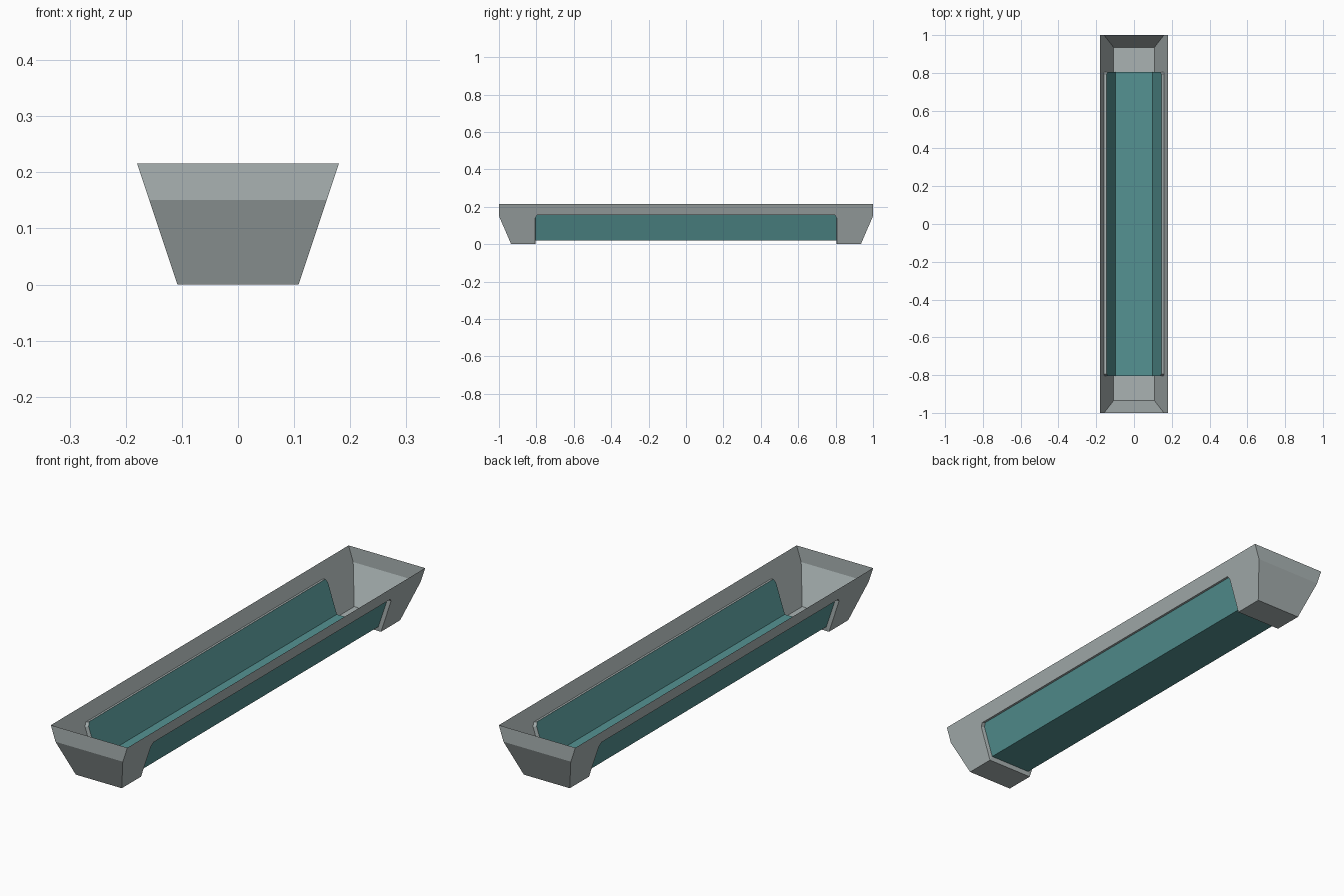
import bpy

if "Cube" in bpy.data.objects:
    bpy.data.objects.remove(bpy.data.objects["Cube"])

# Overall sizes
TOP, KNEE, HW_TOP, HW_BOT = 0.216, 0.151, 0.18, 0.108
CUT_Z, CUT_Y, CHAMFER = 0.156, 0.806, 0.015
DEPTH = 0.016          # inset of the panel, square to the wall
LIFT = 0.02            # inset of the panel at the floor


def wall(z):
    return HW_BOT + (HW_TOP - HW_BOT) * z / TOP


def material(name, color):
    m = bpy.data.materials.new(name)
    m.diffuse_color = (*color, 1)
    m.use_nodes = True
    m.node_tree.nodes["Principled BSDF"].inputs["Base Color"].default_value = m.diffuse_color
    return m


def build(name, faces, mat):
    verts, index, polys = [], {}, []
    for f in faces:
        poly = []
        for v in f:
            key = tuple(round(c, 5) for c in v)
            if key not in index:
                index[key] = len(verts)
                verts.append(key)
            poly.append(index[key])
        polys.append(poly)
    me = bpy.data.meshes.new(name)
    me.from_pydata(verts, [], polys)
    me.materials.append(mat)
    me.update()
    ob = bpy.data.objects.new(name, me)
    bpy.context.collection.objects.link(ob)
    return ob


grey = material("pale grey", (0.40, 0.45, 0.45))
teal = material("teal", (0.09, 0.29, 0.29))

# Cutout outline on one wall, as (y, z)
cut = [(-CUT_Y, 0), (-CUT_Y, CUT_Z - CHAMFER), (-CUT_Y + CHAMFER * 0.7, CUT_Z),
       (CUT_Y - CHAMFER * 0.7, CUT_Z), (CUT_Y, CUT_Z - CHAMFER), (CUT_Y, 0)]
outline = [(-1, TOP), (-1, KNEE), (-0.935, 0)] + cut + [(0.935, 0), (1, KNEE), (1, TOP)]


def outer(s, y, z):
    return (s * wall(z), y, z)


def inner(s, y, z):
    # The floor corner is lifted along the inset wall, the rest moves inward
    yy = y * 0.997
    if z == 0:
        return (s * (wall(LIFT) - DEPTH * 1.054), yy, LIFT)
    return (s * (wall(z) - DEPTH * 0.949), yy, z + DEPTH * 0.316)


shell, ledge, panel = [], [], []
for s in (-1, 1):
    # Side walls with the cutout
    side = [outer(s, y, z) for y, z in outline]
    shell.append(side if s > 0 else side[::-1])
    # Ledge strips around the cutout
    for a, b in zip(cut, cut[1:]):
        f = [outer(s, *a), outer(s, *b), inner(s, *b), inner(s, *a)]
        ledge.append(f if s > 0 else f[::-1])
    # Inset side panel
    p = [inner(s, *c) for c in cut]
    panel.append(p[::-1] if s > 0 else p)

    # Hull ends, end floors and the small floor steps (s is now front or back)
    def row(y, z):
        return [(-wall(z), y, z), (wall(z), y, z)]
    rows = [row(s, TOP), row(s, KNEE), row(s * 0.935, 0), row(s * CUT_Y, 0)]
    for a, b in zip(rows, rows[1:]):
        f = [a[0], b[0], b[1], a[1]]
        shell.append(f if s < 0 else f[::-1])
    c = (s * CUT_Y, 0)
    f = [outer(-1, *c), inner(-1, *c), inner(1, *c), outer(1, *c)]
    ledge.append(f if s < 0 else f[::-1])

# Inset floor panel
panel.append([inner(-1, *cut[0]), inner(-1, *cut[-1]), inner(1, *cut[-1]), inner(1, *cut[0])])

build("trough_shell", shell, grey)
build("cutout_ledge", ledge, grey)
build("inset_panel", panel, teal)
